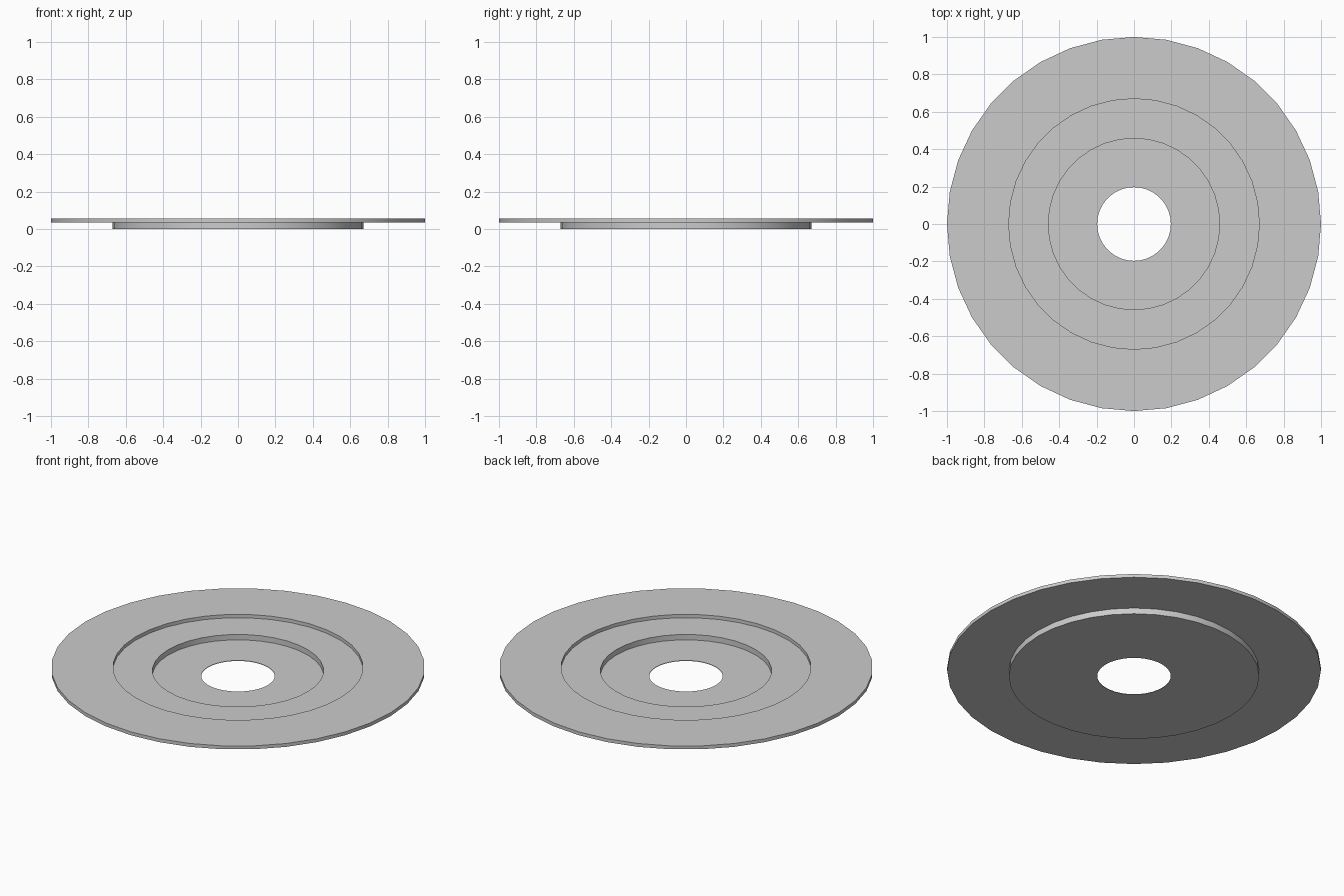
import bpy, bmesh, math

if "Cube" in bpy.data.objects:
    bpy.data.objects.remove(bpy.data.objects["Cube"])

SIDES = 36


def lathe(name, profile):
    """Spin a closed (radius, z) profile into a solid ring."""
    bm = bmesh.new()
    rings = []
    for i in range(SIDES):
        a = 2 * math.pi * i / SIDES
        rings.append([bm.verts.new((r * math.cos(a), r * math.sin(a), z))
                      for r, z in profile])
    n = len(profile)
    for i in range(SIDES):
        a, b = rings[i], rings[(i + 1) % SIDES]
        for j in range(n):
            k = (j + 1) % n
            bm.faces.new((a[j], b[j], b[k], a[k]))
    bmesh.ops.recalc_face_normals(bm, faces=bm.faces)
    mesh = bpy.data.meshes.new(name)
    bm.to_mesh(mesh)
    bm.free()
    obj = bpy.data.objects.new(name, mesh)
    bpy.context.collection.objects.link(obj)
    bpy.ops.object.select_all(action='DESELECT')
    obj.select_set(True)
    bpy.context.view_layer.objects.active = obj
    bpy.ops.object.shade_smooth_by_angle(angle=math.radians(30))
    return obj


# Recessed hub: thin floor with centre hole, and a raised step around it
lathe("hub", [(0.197, 0), (0.67, 0), (0.67, 0.035), (0.458, 0.035),
              (0.458, 0.003), (0.197, 0.003)])

# Wide thin outer flange resting on the hub's edge
lathe("flange", [(0.67, 0.035), (1.0, 0.035), (1.0, 0.055), (0.67, 0.055)])
